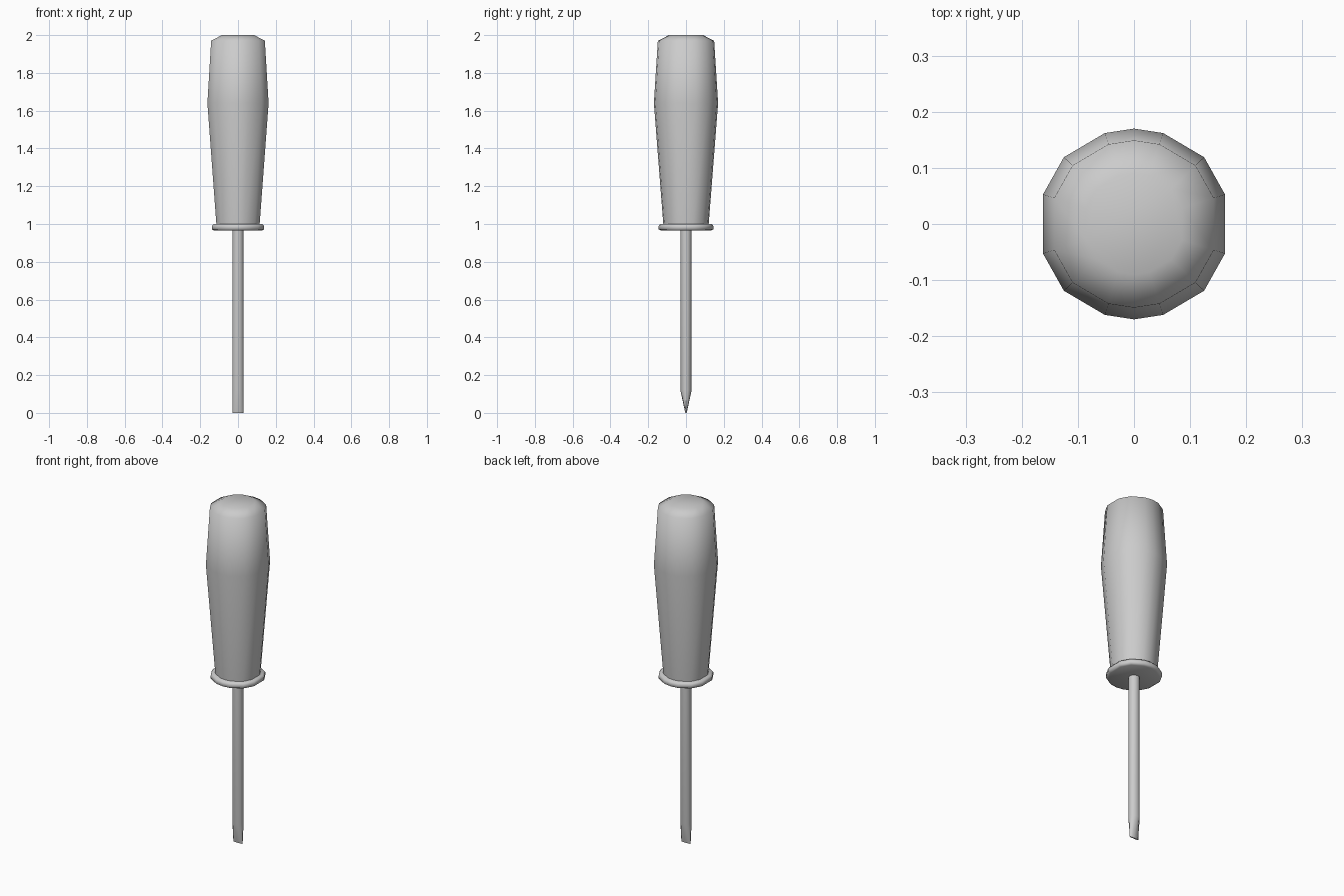
import bpy, bmesh, math

if "Cube" in bpy.data.objects:
    bpy.data.objects.remove(bpy.data.objects["Cube"])

# Cross-section shared by handle and collar: 14 sides, symmetric in x
HALF = [(0.052, 0.162), (0.125, 0.119), (0.162, 0.053),
        (0.162, -0.053), (0.125, -0.119), (0.052, -0.162)]
GRIP = [(0, 0.17)] + HALF + [(0, -0.17)] + [(-x, y) for x, y in reversed(HALF)]
GRIP.reverse()  # counter-clockwise

ROD = [(0.03 * math.cos(math.tau * i / 12), 0.03 * math.sin(math.tau * i / 12))
       for i in range(12)]


def loft(name, section, rings, angle):
    """Skin rings given as (z, x scale, y scale), bottom to top, capped."""
    bm = bmesh.new()
    loops = [[bm.verts.new((x * sx, y * sy, z)) for x, y in section]
             for z, sx, sy in rings]
    n = len(section)
    for a, b in zip(loops, loops[1:]):
        for i in range(n):
            j = (i + 1) % n
            bm.faces.new((a[i], a[j], b[j], b[i]))
    bm.faces.new(loops[0][::-1])
    bm.faces.new(loops[-1])
    bmesh.ops.recalc_face_normals(bm, faces=bm.faces)
    mesh = bpy.data.meshes.new(name)
    bm.to_mesh(mesh)
    bm.free()
    obj = bpy.data.objects.new(name, mesh)
    bpy.context.collection.objects.link(obj)
    bpy.ops.object.select_all(action='DESELECT')
    obj.select_set(True)
    bpy.context.view_layer.objects.active = obj
    bpy.ops.object.shade_smooth_by_angle(angle=math.radians(angle))
    return obj


# Handle: swells towards the top, chamfered crown
loft("handle", GRIP, [(z, s, s) for z, s in
     [(0.995, 0.705), (1.64, 1.0), (1.97, 0.877), (2.0, 0.53)]], 70)

# Collar: thin disc with a rounded rim
loft("collar", GRIP, [(z, s, s) for z, s in
     [(0.965, 0.78), (0.972, 0.85), (0.99, 0.85), (1.0, 0.80)]], 60)

# Shaft: round rod flattened to a blade at the tip
loft("shaft", ROD, [(0.0, 1, 0.12), (0.12, 1, 1), (0.98, 1, 1)], 40)
